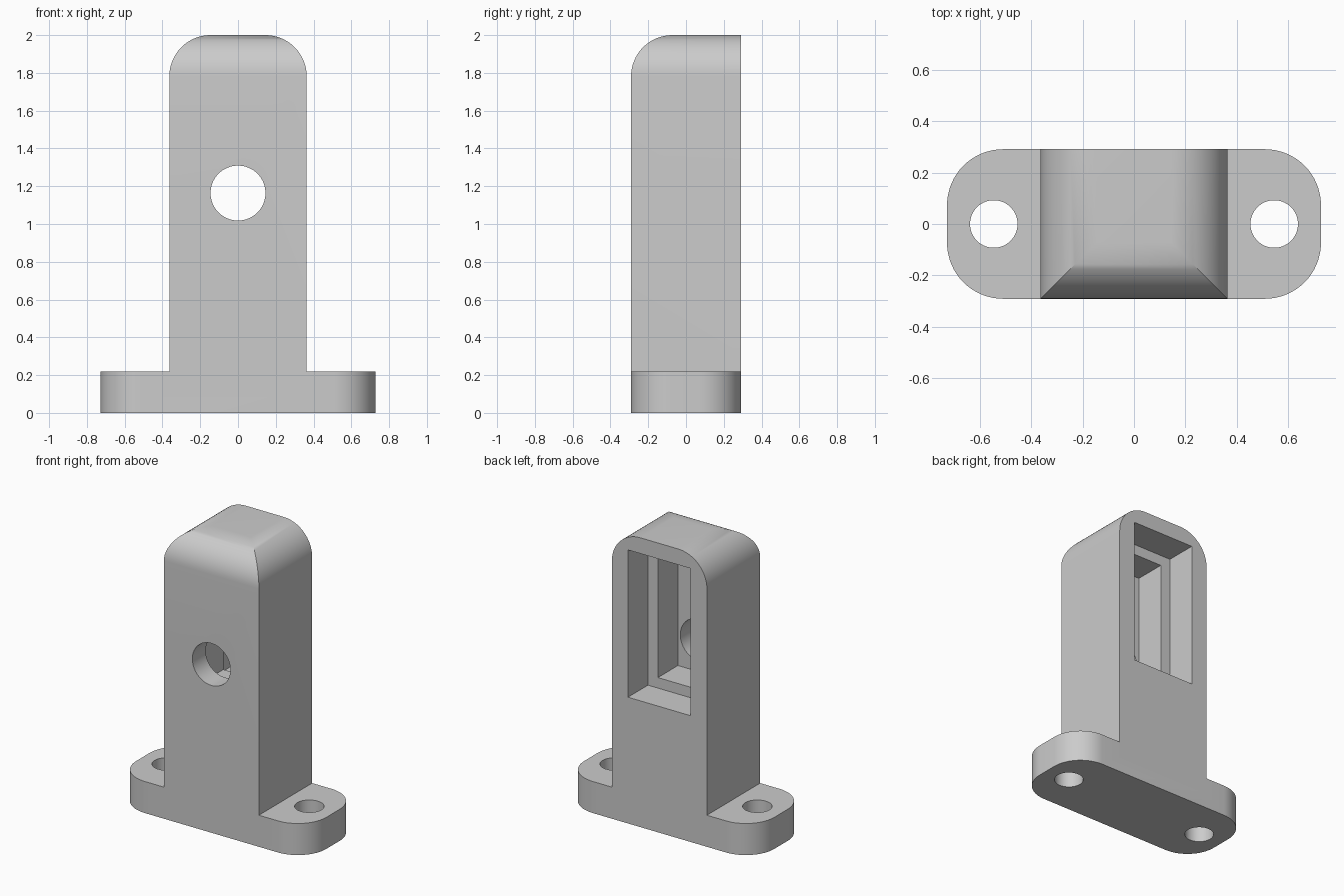
import bpy, bmesh, math
from mathutils import Vector

cube = bpy.data.objects.get("Cube")
if cube:
    bpy.data.objects.remove(cube, do_unlink=True)

U = 2 / 27.5            # one design unit
HW, HD, TOP = 5 * U, 4 * U, 2.0
R = 3 * U               # fillet radius
BASE_H = 3 * U

grey = bpy.data.materials.new("light_grey")
grey.use_nodes = True
grey.diffuse_color = (0.6, 0.6, 0.6, 1)
grey.node_tree.nodes["Principled BSDF"].inputs["Base Color"].default_value = (0.6, 0.6, 0.6, 1)


def rounded_rect(a0, a1, b0, b1, radii, steps=16):
    """Outline with one radius per corner, from lower left, counter-clockwise."""
    corners = [(a0, b0, 1, 1), (a1, b0, -1, 1), (a1, b1, -1, -1), (a0, b1, 1, -1)]
    points = []
    for i, ((a, b, sa, sb), r) in enumerate(zip(corners, radii)):
        if r == 0:
            points.append((a, b))
            continue
        for k in range(steps + 1):
            t = math.pi + (i + k / steps) * math.pi / 2
            points.append((a + sa * r + r * math.cos(t), b + sb * r + r * math.sin(t)))
    return points


def circle(a, b, r, n=64):
    return [(a + r * math.cos(2 * math.pi * k / n), b + r * math.sin(2 * math.pi * k / n))
            for k in range(n)]


def prism(name, outline, axis, lo, hi):
    """Extrude a 2D outline along the given axis."""
    place = {"x": lambda a, b: (lo, a, b),
             "y": lambda a, b: (a, lo, b),
             "z": lambda a, b: (a, b, lo)}[axis]
    bm = bmesh.new()
    face = bm.faces.new([bm.verts.new(place(a, b)) for a, b in outline])
    out = bmesh.ops.extrude_face_region(bm, geom=[face])
    shift = Vector([(hi - lo) if axis == c else 0 for c in "xyz"])
    bmesh.ops.translate(bm, vec=shift,
                        verts=[v for v in out["geom"] if isinstance(v, bmesh.types.BMVert)])
    bmesh.ops.recalc_face_normals(bm, faces=bm.faces)
    mesh = bpy.data.meshes.new(name)
    bm.to_mesh(mesh)
    bm.free()
    mesh.materials.append(grey)
    obj = bpy.data.objects.new(name, mesh)
    bpy.context.collection.objects.link(obj)
    return obj


def combine(target, other, operation):
    """Apply a boolean and remove the helper solid."""
    bpy.context.view_layer.objects.active = target
    mod = target.modifiers.new(operation.lower(), "BOOLEAN")
    mod.operation, mod.object, mod.solver = operation, other, "EXACT"
    bpy.ops.object.modifier_apply(modifier=mod.name)
    bpy.data.objects.remove(other, do_unlink=True)


# Post: round-topped front outline, crossed with a side outline rounded at the front
bracket = prism("bracket", rounded_rect(-HW, HW, BASE_H / 2, TOP, (0, 0, R, R)), "y", -HD, HD)
side = prism("side_outline", rounded_rect(-HD, 2 * HD, 0, TOP, (0, 0, 0, R)), "x", -1, 1)
combine(bracket, side, "INTERSECT")

# Base flange with rounded corners
flange = prism("flange", rounded_rect(-2 * HW, 2 * HW, -HD, HD, (R,) * 4), "z", 0, BASE_H)
combine(bracket, flange, "UNION")

# Stepped pocket in the back: half width, bottom, top, depth
for half, z0, z1, depth in ((3.3, 12, 26, 3), (2.25, 13, 25, 6)):
    outline = rounded_rect(-half * U, half * U, z0 * U, z1 * U, (0,) * 4)
    combine(bracket, prism("pocket", outline, "y", HD - depth * U, 1), "DIFFERENCE")

# Round opening through the front wall
combine(bracket, prism("front_hole", circle(0, 16 * U, 2 * U), "y", -1, 0), "DIFFERENCE")

# Screw holes in the flange
for s in (-1, 1):
    combine(bracket, prism("screw_hole", circle(s * 7.5 * U, 0, 1.27 * U), "z", -1, 1), "DIFFERENCE")

bpy.ops.object.select_all(action="DESELECT")
bracket.select_set(True)
bpy.context.view_layer.objects.active = bracket
bpy.ops.object.shade_smooth_by_angle(angle=math.radians(30))
